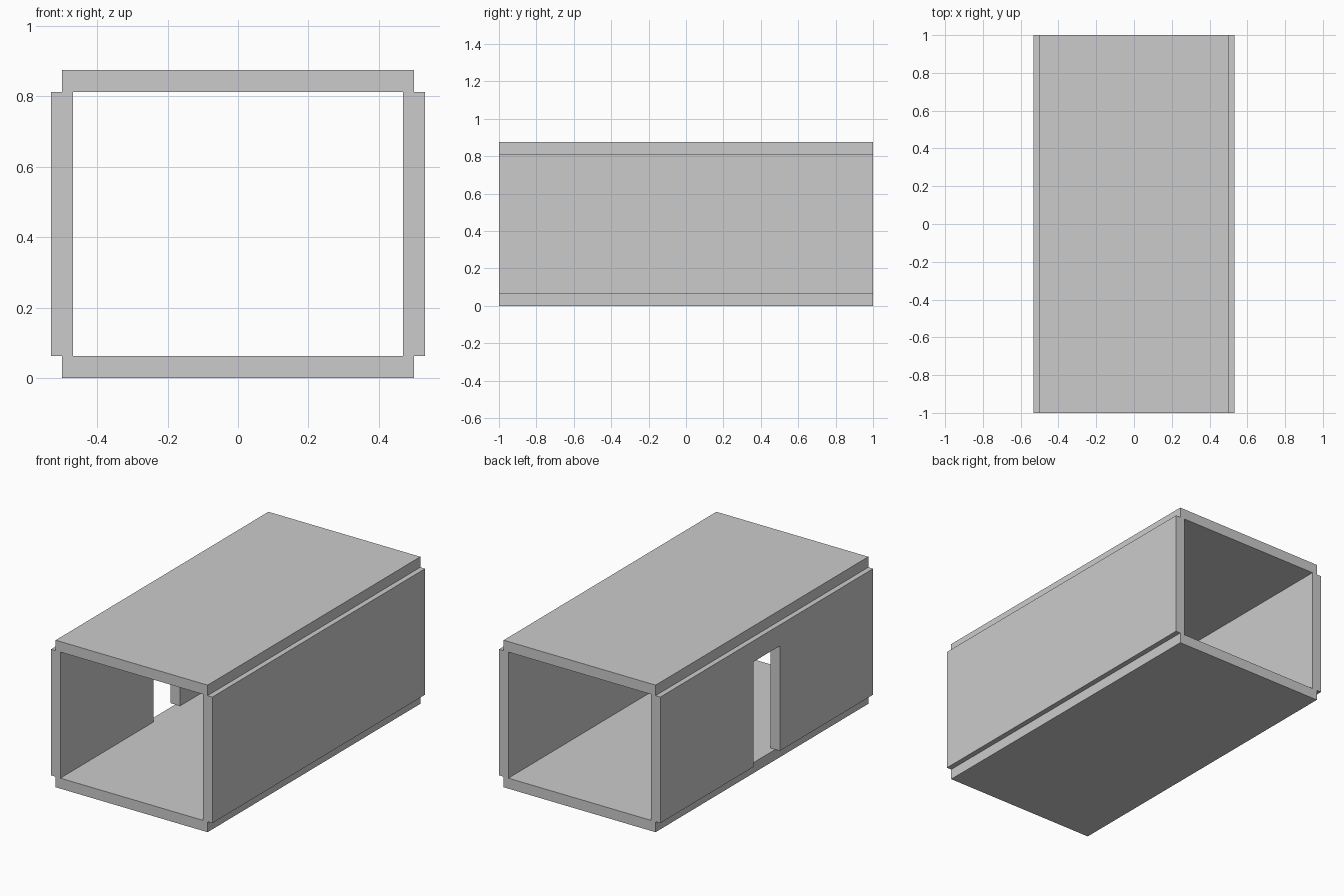
import bpy, bmesh

if "Cube" in bpy.data.objects:
    bpy.data.objects.remove(bpy.data.objects["Cube"])

T = 0.0625            # panel thickness
L = 1.0               # half length
H0, H1 = T, 0.8125    # wall bottom and top


def panel(name, profile, axis, start):
    """Extrude a flat profile by T along x (yz profile) or z (xy profile)."""
    bm = bmesh.new()
    if axis == 'x':
        verts = [bm.verts.new((start, a, b)) for a, b in profile]
        step = (T, 0, 0)
    else:
        verts = [bm.verts.new((a, b, start)) for a, b in profile]
        step = (0, 0, T)
    face = bm.faces.new(verts)
    ext = bmesh.ops.extrude_face_region(bm, geom=[face], use_keep_orig=True)
    moved = [g for g in ext['geom'] if isinstance(g, bmesh.types.BMVert)]
    bmesh.ops.translate(bm, verts=moved, vec=step)
    bmesh.ops.recalc_face_normals(bm, faces=bm.faces[:])
    mesh = bpy.data.meshes.new(name)
    bm.to_mesh(mesh)
    bm.free()
    obj = bpy.data.objects.new(name, mesh)
    bpy.context.collection.objects.link(obj)
    return obj


# Floor and roof slabs
slab = [(-0.5, -L), (0.5, -L), (0.5, L), (-0.5, L)]
panel("floor", slab, 'z', 0.0)
panel("roof", slab, 'z', H1)

# Solid right wall
wall = [(-L, H0), (L, H0), (L, H1), (-L, H1)]
panel("right_wall", wall, 'x', 0.5 - T / 2)

# Left wall with a doorway open down to the floor
D, DH = 0.125, 0.6875
door_wall = [(-L, H0), (-D, H0), (-D, DH), (D, DH),
             (D, H0), (L, H0), (L, H1), (-L, H1)]
panel("left_wall_with_doorway", door_wall, 'x', -0.5 - T / 2)
